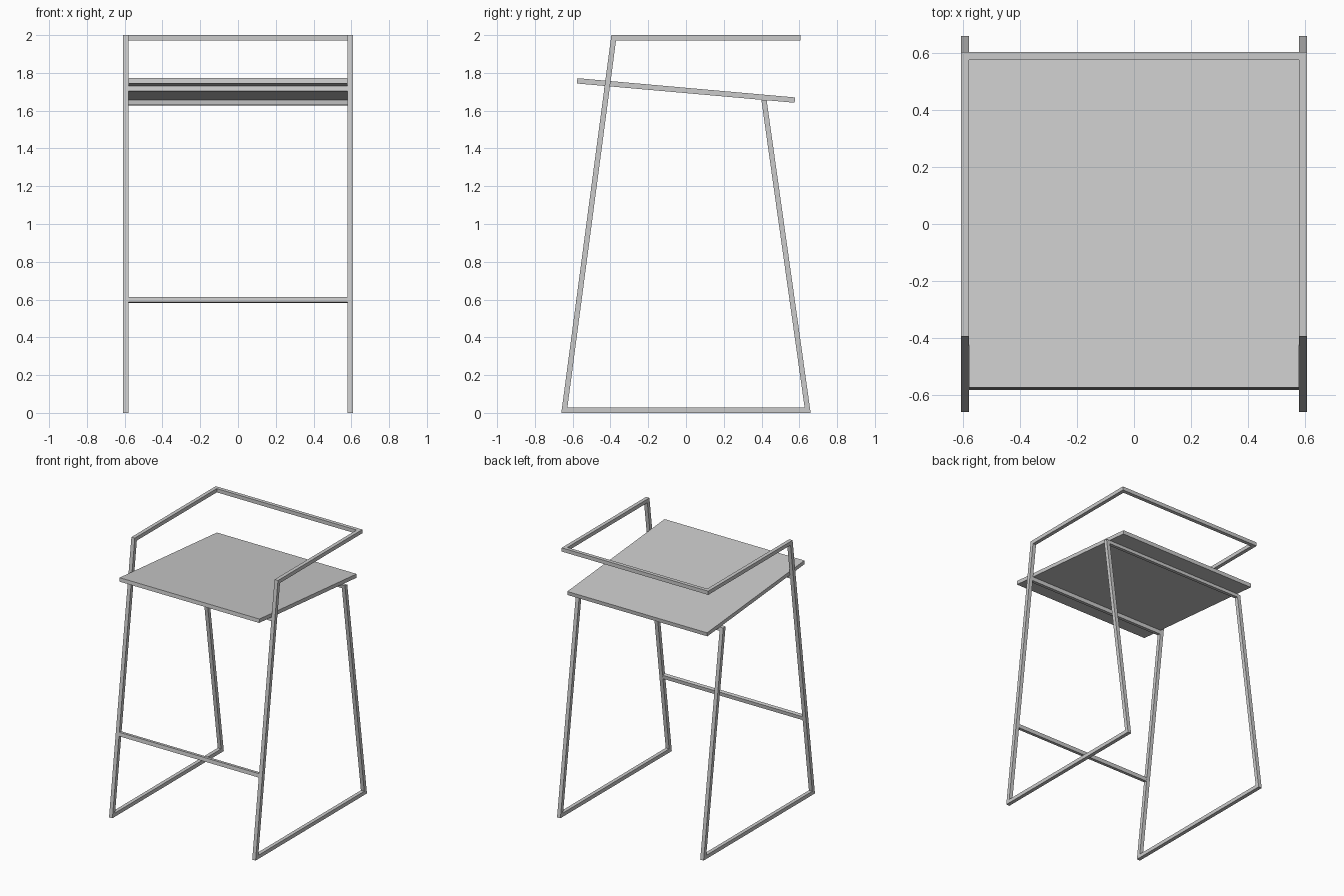
import bpy, bmesh

if "Cube" in bpy.data.objects:
    bpy.data.objects.remove(bpy.data.objects["Cube"])

W = 0.594   # centre of side tubes in x
T = 0.014   # half tube thickness
INNER = W - T


def prism(name, profile, x0, x1):
    """Extrude a (y, z) outline along x."""
    bm = bmesh.new()
    face = bm.faces.new([bm.verts.new((x0, y, z)) for y, z in profile])
    ext = bmesh.ops.extrude_face_region(bm, geom=[face])
    verts = [v for v in ext["geom"] if isinstance(v, bmesh.types.BMVert)]
    bmesh.ops.translate(bm, verts=verts, vec=(x1 - x0, 0, 0))
    bmesh.ops.recalc_face_normals(bm, faces=bm.faces)
    mesh = bpy.data.meshes.new(name)
    bm.to_mesh(mesh)
    bm.free()
    obj = bpy.data.objects.new(name, mesh)
    bpy.context.collection.objects.link(obj)
    return obj


def bar(name, y, z, up, across):
    """Cross bar between the side frames; up/across are (y, z) half axes."""
    profile = [(y + a * across[0] + b * up[0], z + a * across[1] + b * up[1])
               for a, b in ((-1, -1), (1, -1), (1, 1), (-1, 1))]
    return prism(name, profile, -INNER, INNER)


# Side frames: arm rest, front leg, floor runner and rear leg in one outline
side = [(0.605, 2.0), (-0.395, 2.0), (-0.66, 0), (0.66, 0),
        (0.427, 1.655), (0.399, 1.657), (0.628, 0.028), (-0.628, 0.028),
        (-0.3705, 1.972), (0.605, 1.972)]
for label, s in (("left", -1), ("right", 1)):
    prism(label + "_side_frame", side, s * W - T, s * W + T)

# Back rail joining the arm rests
bar("back_rail", 0.591, 1.986, (0, T), (T, 0))

# Foot rest and seat supports, tilted with the legs
bar("foot_rest", -0.567, 0.598, (0.0018, 0.0139), (0.0139, -0.0018))
bar("front_seat_support", -0.419, 1.716, (0.0018, 0.0139), (0.0139, -0.0013))
bar("rear_seat_support", 0.415, 1.643, (-0.0019, 0.0139), (0.0139, -0.0013))

# Tilted seat board
prism("seat", [(-0.578, 1.744), (0.575, 1.642), (0.578, 1.670), (-0.575, 1.772)],
      -INNER, INNER)
